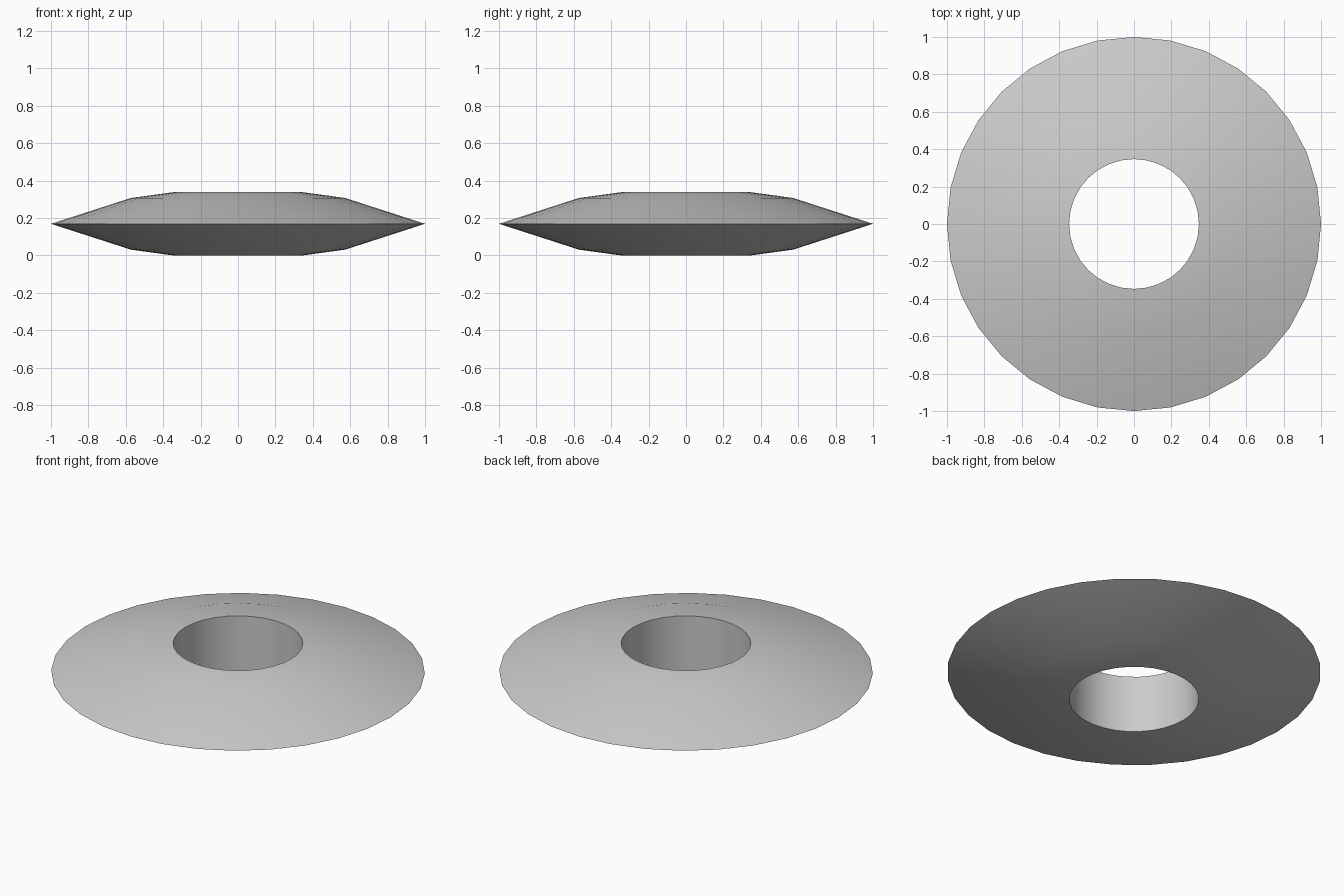
import bpy, bmesh, math

if "Cube" in bpy.data.objects:
    bpy.data.objects.remove(bpy.data.objects["Cube"])

SIDES = 32
# Closed cross-section (radius, height): sharp rim, shoulders, straight bore
PROFILE = [(0.347, 0.0), (0.573, 0.031), (1.0, 0.169),
           (0.573, 0.307), (0.347, 0.338)]

bm = bmesh.new()

# One ring of vertices per profile point
rings = []
for r, z in PROFILE:
    rings.append([bm.verts.new((r * math.cos(2 * math.pi * i / SIDES),
                                r * math.sin(2 * math.pi * i / SIDES), z))
                  for i in range(SIDES)])

# Skin neighbouring rings, closing the section through the centre hole
for k, low in enumerate(rings):
    high = rings[(k + 1) % len(rings)]
    for i in range(SIDES):
        j = (i + 1) % SIDES
        bm.faces.new((low[i], low[j], high[j], high[i]))
bmesh.ops.recalc_face_normals(bm, faces=bm.faces)

mesh = bpy.data.meshes.new("ring_disc")
bm.to_mesh(mesh)
bm.free()
disc = bpy.data.objects.new("ring_disc", mesh)
bpy.context.collection.objects.link(disc)

# Smooth body and rim, crisp edge at the hole
bpy.context.view_layer.objects.active = disc
disc.select_set(True)
bpy.ops.object.shade_smooth_by_angle(angle=math.radians(60))
